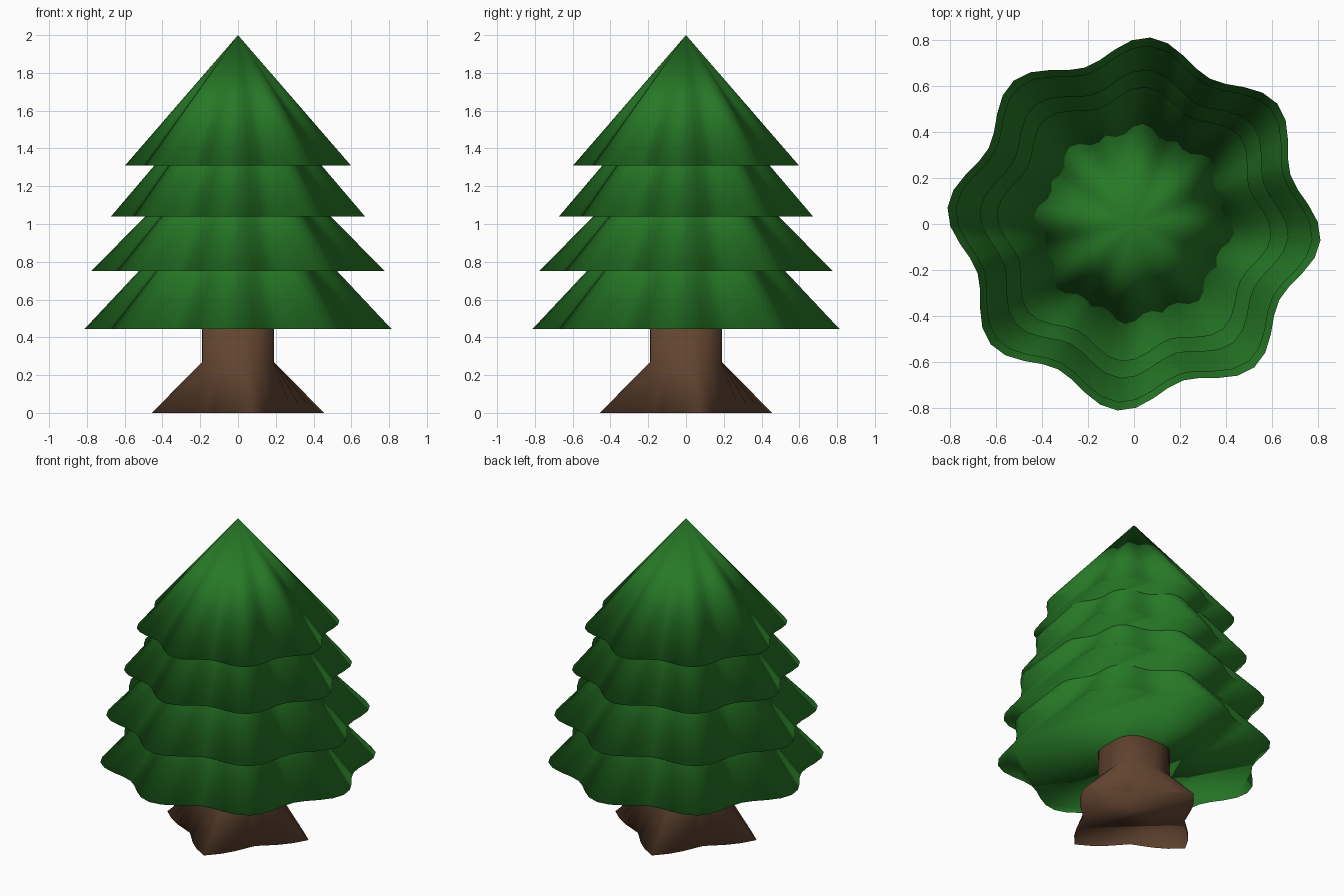
import bpy
import bmesh
from math import sin, cos, pi, radians

cube = bpy.data.objects.get("Cube")
if cube:
    bpy.data.objects.remove(cube, do_unlink=True)


def make_material(name, rgb):
    mat = bpy.data.materials.new(name)
    mat.use_nodes = True
    colour = (*rgb, 1.0)
    mat.diffuse_color = colour
    bsdf = mat.node_tree.nodes["Principled BSDF"]
    bsdf.inputs["Base Color"].default_value = colour
    bsdf.inputs["Roughness"].default_value = 0.8
    return mat


def finish(bm, name, mat):
    """Turn a bmesh into a fully smooth-shaded object."""
    bmesh.ops.recalc_face_normals(bm, faces=bm.faces)
    for face in bm.faces:
        face.smooth = True
    mesh = bpy.data.meshes.new(name)
    bm.to_mesh(mesh)
    bm.free()
    mesh.materials.append(mat)
    obj = bpy.data.objects.new(name, mesh)
    bpy.context.collection.objects.link(obj)
    return obj


def add_ring(bm, radius_at, z, sides, start=0.0):
    """Closed ring of vertices whose radius depends on the angle."""
    angles = [start + 2 * pi * i / sides for i in range(sides)]
    return [bm.verts.new((radius_at(a) * cos(a), radius_at(a) * sin(a), z)) for a in angles]


leaf_green = make_material("leaf green", (0.02, 0.19, 0.02))
bark_brown = make_material("bark brown", (0.12, 0.057, 0.029))

# Foliage: four closed cones with an eight-lobed wavy rim
LOBE_PHASE = radians(-5)


def add_tier(name, reach, base_z, tip_z, sides=64):
    def wavy(a):
        return reach * (0.938 + 0.062 * cos(8 * (a - LOBE_PHASE)))

    bm = bmesh.new()
    rim = add_ring(bm, wavy, base_z, sides, LOBE_PHASE)
    tip = bm.verts.new((0, 0, tip_z))
    for a, b in zip(rim, rim[1:] + rim[:1]):
        bm.faces.new((a, b, tip))
    bm.faces.new(rim[::-1])
    finish(bm, name, leaf_green)


add_tier("foliage_top", 0.60, 1.31, 2.0)
add_tier("foliage_upper", 0.675, 1.04, 1.83)
add_tier("foliage_lower", 0.78, 0.75, 1.54)
add_tier("foliage_bottom", 0.815, 0.445, 1.31)

# Trunk: rounded-square column flaring into four root corners
ROOT_PHASE = radians(9.3)


def root_radius(a):
    turn = ((a - ROOT_PHASE) / (pi / 4)) % 2
    away = min(turn, 2 - turn)
    return 0.30 + 0.162 * (1 - away) ** 1.5


def column_radius(a):
    return 0.2025 - 0.0125 * cos(4 * a)


bm = bmesh.new()
rings = [add_ring(bm, radius, z, 32, ROOT_PHASE)
         for radius, z in ((root_radius, 0), (column_radius, 0.27), (column_radius, 0.6))]
for low, high in zip(rings, rings[1:]):
    for i in range(len(low)):
        j = (i + 1) % len(low)
        bm.faces.new((low[i], low[j], high[j], high[i]))
bm.faces.new(rings[0][::-1])
bm.faces.new(rings[-1])
finish(bm, "trunk", bark_brown)
